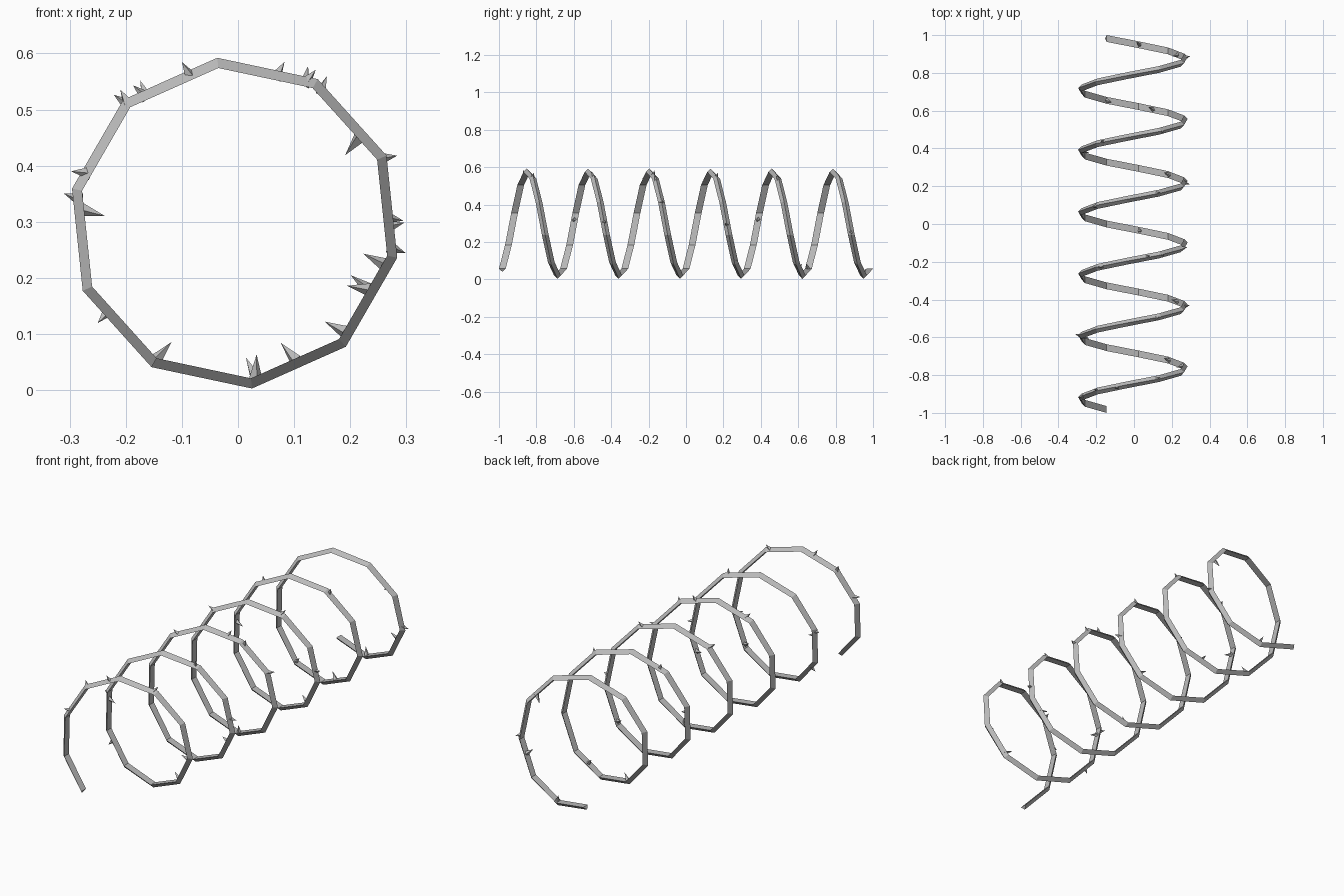
import bpy, bmesh, math
from mathutils import Vector, Matrix

if "Cube" in bpy.data.objects:
    bpy.data.objects.remove(bpy.data.objects["Cube"], do_unlink=True)

SIDES, TURNS = 10, 6
STEPS = SIDES * TURNS
CENTRE = Vector((-0.006, 0, 0.2975))
R_OUT, R_IN = 0.2963, 0.278     # ridge and flat inner face of the wire
HALF_W, HALF_LEN = 0.018, 0.982

steel = bpy.data.materials.new("galvanised_steel")
steel.use_nodes = True
grey = (0.5, 0.5, 0.5, 1)
steel.diffuse_color = grey
steel.node_tree.nodes["Principled BSDF"].inputs["Base Color"].default_value = grey


def radial(k):
    a = math.radians(-120 - 360 / SIDES * k)
    return Vector((math.cos(a), 0, math.sin(a)))


def coil_point(k, radius, dy=0):
    y = -HALF_LEN + 2 * HALF_LEN * k / STEPS + dy
    return CENTRE + radial(k) * radius + Vector((0, y, 0))


def along(t, radius):
    """Point on a straight coil segment at fractional step t."""
    k = math.floor(t)
    return coil_point(k, radius).lerp(coil_point(k + 1, radius), t - k)


def finish(bm, name):
    bmesh.ops.recalc_face_normals(bm, faces=bm.faces)
    mesh = bpy.data.meshes.new(name)
    bm.to_mesh(mesh)
    bm.free()
    mesh.materials.append(steel)
    obj = bpy.data.objects.new(name, mesh)
    bpy.context.collection.objects.link(obj)


# Coiled wire: triangular section swept along a ten-sided helix
bm = bmesh.new()
rings = []
for k in range(STEPS + 1):
    section = (coil_point(k, R_OUT), coil_point(k, R_IN, -HALF_W),
               coil_point(k, R_IN, HALF_W))
    rings.append([bm.verts.new(p) for p in section])
for a, b in zip(rings, rings[1:]):
    for i in range(3):
        j = (i + 1) % 3
        bm.faces.new((a[i], a[j], b[j], b[i]))
bm.faces.new(rings[0])
bm.faces.new(rings[-1])
finish(bm, "coiled_wire")


# Barbs: small pyramids leaning out of or into the coil
def add_barb(bm, t, sign, length, lean):
    k = math.floor(t)
    tangent = (coil_point(k + 1, R_IN) - coil_point(k, R_IN)).normalized()
    axis = (radial(t) * sign + tangent * lean + Vector((0, lean, 0))).normalized()
    base = along(t, R_IN + 0.004)
    turn = axis.to_track_quat('Z', 'Y').to_matrix().to_4x4()
    place = Matrix.Translation(base + axis * length / 2) @ turn
    bmesh.ops.create_cone(bm, cap_ends=True, segments=4, radius1=0.012,
                          radius2=0, depth=length, matrix=place)


outward = (2.2, 3.0, 3.7, 4.9, 10.7, 11.9, 14.9, 16.6, 23.2, 24.6, 25.1,
           26.0, 33.0, 34.9, 36.7, 43.2, 45.1, 56.9)
inward = (7.1, 7.9, 11.8, 17.4, 28.95, 37.9, 41.8, 48.5, 50.0, 55.7,
          57.4, 58.95)
bm = bmesh.new()
for i, t in enumerate(outward):
    add_barb(bm, t, 1, 0.034, 0.25 if i % 2 else -0.25)
for i, t in enumerate(inward):
    add_barb(bm, t, -1, 0.044, 0.3 if i % 2 else -0.2)
finish(bm, "barbs")
